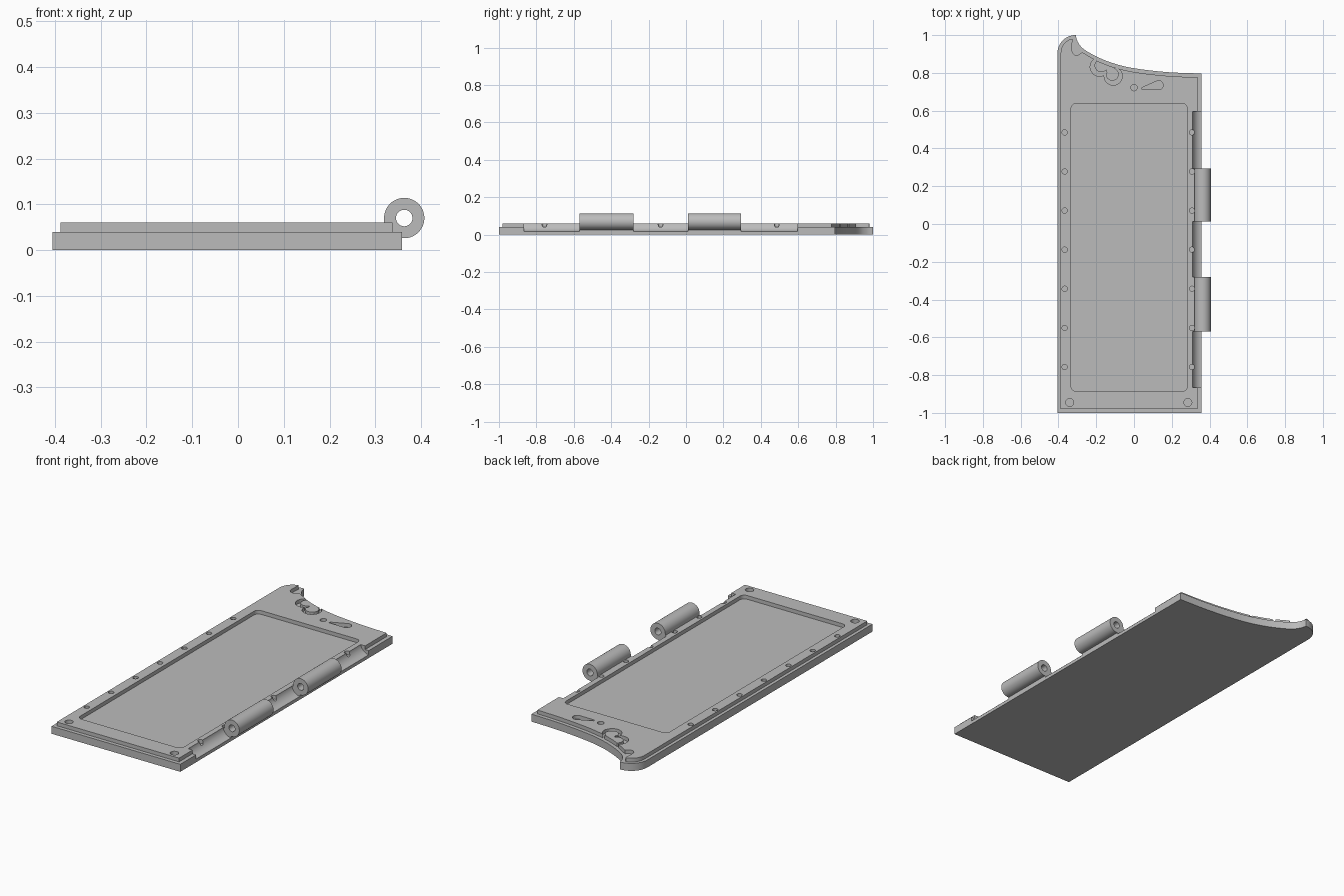
import bpy, bmesh
from math import sin, cos, pi, radians

if "Cube" in bpy.data.objects:
    bpy.data.objects.remove(bpy.data.objects["Cube"])

grey = bpy.data.materials.new("plain grey")
grey.use_nodes = True
COLOR = (0.5, 0.5, 0.5, 1)
grey.diffuse_color = COLOR
grey.node_tree.nodes["Principled BSDF"].inputs["Base Color"].default_value = COLOR

BASE_TOP, PLATE_TOP = 0.04, 0.06
AXIS_X, AXIS_Z = 0.363, 0.07


def arc(cx, cy, r, start=0, end=360, n=32):
    """Points along an arc, angles in degrees; a full circle is not repeated."""
    steps = n if abs(end - start) >= 360 else n - 1
    return [(cx + r * cos(radians(start + (end - start) * i / steps)),
             cy + r * sin(radians(start + (end - start) * i / steps))) for i in range(n)]


def add_prism(bm, points, z0, z1):
    face = bm.faces.new([bm.verts.new((x, y, z0)) for x, y in points])
    out = bmesh.ops.extrude_face_region(bm, geom=[face])
    for v in out["geom"]:
        if isinstance(v, bmesh.types.BMVert):
            v.co.z = z1


def finish(bm, name):
    bmesh.ops.recalc_face_normals(bm, faces=bm.faces)
    mesh = bpy.data.meshes.new(name)
    bm.to_mesh(mesh)
    bm.free()
    mesh.materials.append(grey)
    ob = bpy.data.objects.new(name, mesh)
    bpy.context.collection.objects.link(ob)
    return ob


def prisms(name, outlines, z0, z1):
    bm = bmesh.new()
    for points in outlines:
        add_prism(bm, points, z0, z1)
    return finish(bm, name)


def cut(ob, cutters):
    for c in cutters:
        c.hide_render = True
        mod = ob.modifiers.new(c.name, "BOOLEAN")
        mod.operation, mod.solver, mod.object = "DIFFERENCE", "EXACT", c
    bpy.context.view_layer.update()
    mesh = bpy.data.meshes.new_from_object(ob.evaluated_get(bpy.context.evaluated_depsgraph_get()))
    ob.modifiers.clear()
    ob.data = mesh


def smooth(ob):
    bpy.ops.object.select_all(action="DESELECT")
    ob.select_set(True)
    bpy.context.view_layer.objects.active = ob
    bpy.ops.object.shade_smooth_by_angle(angle=radians(30))


def spline(points, n=5):
    """Catmull-Rom smoothing of a short open path."""
    p = [points[0]] + points + [points[-1]]
    out = []
    for a, b, c, d in zip(p, p[1:], p[2:], p[3:]):
        for i in range(n):
            t = i / n
            out.append(tuple(0.5 * (2 * b[k] + (c[k] - a[k]) * t
                       + (2 * a[k] - 5 * b[k] + 4 * c[k] - d[k]) * t * t
                       + (3 * b[k] - a[k] - 3 * c[k] + d[k]) * t ** 3) for k in (0, 1)))
    return out + [points[-1]]


# Base plate with a rounded horn and a sweeping concave end
sweep = spline([(0.355, 0.797), (0.19, 0.803), (0.03, 0.82), (-0.08, 0.842),
                (-0.18, 0.878), (-0.265, 0.925), (-0.298, 0.965), (-0.308, 1.0)])
horn = arc(-0.31, 0.905, 0.095, 90, 180, 14)
base = prisms("base_plate", [[(-0.405, -1), (0.358, -1), (0.358, 0.797)] + sweep + horn], 0, BASE_TOP)

# Raised plate, stepped in from the base, with a hooked notch under the horn
inner_sweep = spline([(0.335, 0.777), (0.19, 0.783), (0.03, 0.8),
                      (-0.08, 0.822), (-0.18, 0.857), (-0.275, 0.91)])
hook = spline([(-0.28, 0.905), (-0.3, 0.893), (-0.32, 0.9), (-0.328, 0.92), (-0.326, 0.978)])
inner_horn = arc(-0.31, 0.905, 0.078, 105, 180, 12)
plate = prisms("raised_plate", [[(-0.388, -0.98), (0.337, -0.98), (0.337, 0.777)]
               + inner_sweep + hook + inner_horn], BASE_TOP, PLATE_TOP)


# Recesses in the raised plate: panel, screw holes and wave ornaments
def rounded_rect(x0, x1, y0, y1, r):
    return (arc(x1 - r, y1 - r, r, 0, 90, 8) + arc(x0 + r, y1 - r, r, 90, 180, 8)
            + arc(x0 + r, y0 + r, r, 180, 270, 8) + arc(x1 - r, y0 + r, r, 270, 359.9, 8))


def crescent(cx, cy, r, start, end):
    mid = radians((start + end) / 2)
    shift = -0.22 * r
    return (arc(cx, cy, r, start, end, 28)
            + arc(cx + shift * cos(mid), cy + shift * sin(mid), r * 0.7, end, start, 28))


panel = rounded_rect(-0.333, 0.282, -0.885, 0.637, 0.025)
screws = [arc(x, 0.485 - 0.207 * i, 0.014, n=20) for x in (-0.367, 0.307) for i in range(7)]
corner_holes = [arc(x, -0.945, 0.021, n=24) for x in (-0.34, 0.285)]
teardrop = arc(0.13, 0.735, 0.024, -80, 100, 14) + [(0.042, 0.722), (0.042, 0.712)]
dot = arc(0, 0.722, 0.017, n=20)
waves = [crescent(-0.182, 0.832, 0.05, 120, 320), crescent(-0.11, 0.783, 0.048, 165, 430)]
recesses = prisms("recess_cutter", [panel, teardrop, dot] + screws + corner_holes, 0.03, 0.08)
wave_cutters = [prisms("wave_cutter", [w], 0.03, 0.08) for w in waves]


# Hinge parts lie along y: a ring or a solid profile in x and z
def hinge_sections(name, spans, radius, hole=None):
    bm = bmesh.new()
    n = 64
    for y0, y1 in spans:
        loops = []
        for y in (y0, y1):
            outer, inner = [], []
            for i in range(n):
                a = 2 * pi * i / n
                c, s = cos(a), sin(a)
                # The lower inner quarter of a barrel is squared off into the plate
                square = hole and pi <= a <= 1.5 * pi
                k = radius / max(abs(c), abs(s)) if square else radius
                outer.append(bm.verts.new((AXIS_X + k * c, y, AXIS_Z + k * s)))
                if hole:
                    inner.append(bm.verts.new((AXIS_X + hole * c, y, AXIS_Z + hole * s)))
            loops.append((outer, inner))
        (o0, i0), (o1, i1) = loops
        pairs = [(o0, o1)] + ([(i0, i1), (o0, i0), (o1, i1)] if hole else [])
        for p, q in pairs:
            for j in range(n):
                m = (j + 1) % n
                bm.faces.new((p[j], p[m], q[m], q[j]))
        if not hole:
            bm.faces.new(o0)
            bm.faces.new(o1)
    return finish(bm, name)


# Concave clearance channels between the hinge barrels
channels = hinge_sections("channel_cutter", [(-0.865, -0.57), (-0.28, 0.012), (0.295, 0.595)], 0.053)
cut(base, [channels])
cut(plate, [recesses] + wave_cutters + [channels])
for helper in [recesses, channels] + wave_cutters:
    bpy.data.objects.remove(helper)

# Hinge barrels
barrels = [hinge_sections("hinge_barrel_" + end, [span], 0.044, 0.018)
           for end, span in (("front", (-0.57, -0.28)), ("back", (0.012, 0.295)))]
for ob in [base, plate] + barrels:
    smooth(ob)
